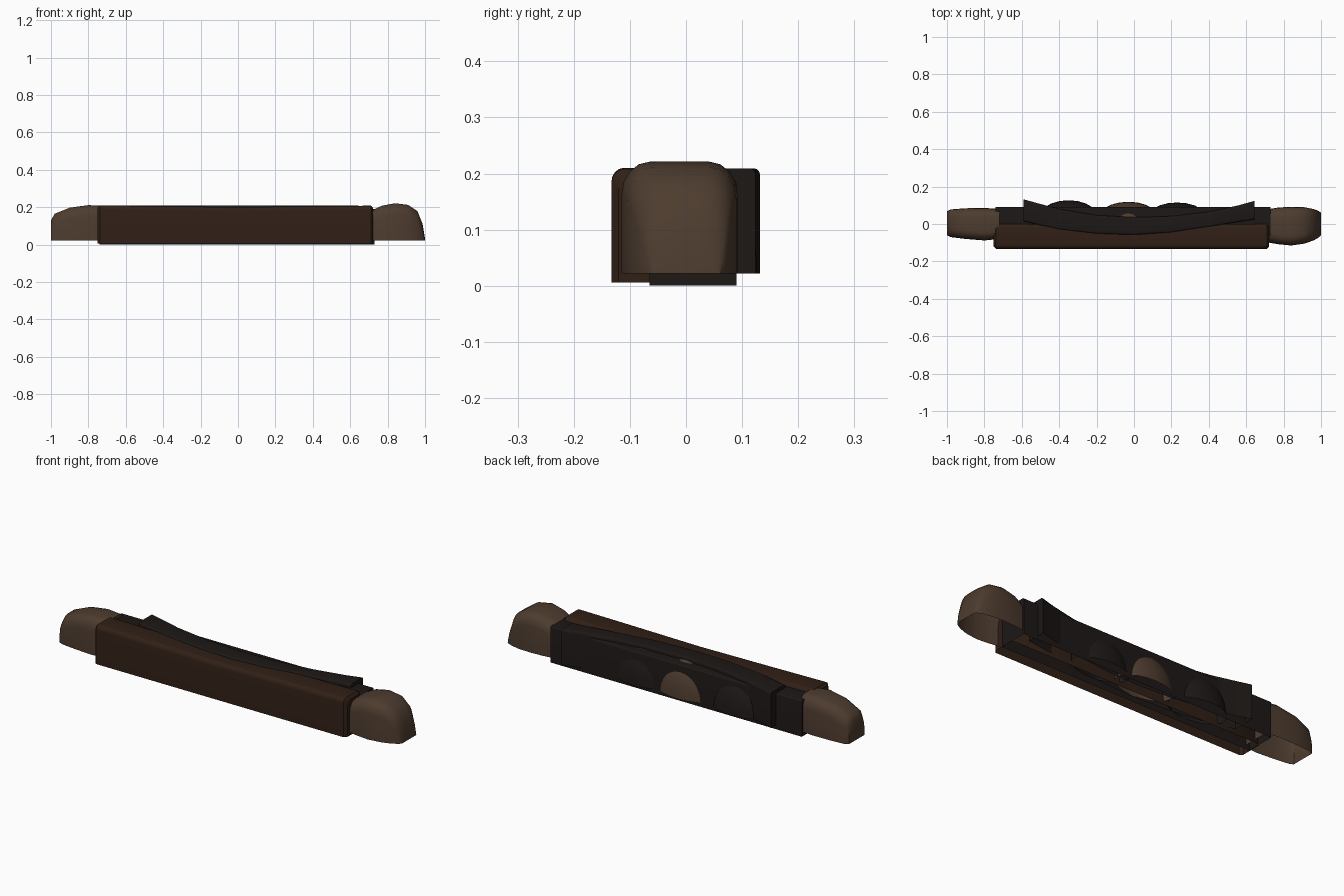
import bpy, bmesh, math

if "Cube" in bpy.data.objects:
    bpy.data.objects.remove(bpy.data.objects["Cube"])


def material(name, rgb):
    m = bpy.data.materials.new(name)
    m.diffuse_color = (*rgb, 1)
    m.use_nodes = True
    m.node_tree.nodes["Principled BSDF"].inputs["Base Color"].default_value = m.diffuse_color
    return m


WOOD = material("dark_wood", (0.03, 0.014, 0.008))
HORN = material("worn_brown", (0.075, 0.045, 0.028))
BLACK = material("blackened", (0.012, 0.009, 0.008))


def finish(name, bm, mat, angle=40):
    bmesh.ops.recalc_face_normals(bm, faces=bm.faces)
    me = bpy.data.meshes.new(name)
    bm.to_mesh(me)
    bm.free()
    ob = bpy.data.objects.new(name, me)
    bpy.context.collection.objects.link(ob)
    me.materials.append(mat)
    bpy.ops.object.select_all(action='DESELECT')
    bpy.context.view_layer.objects.active = ob
    ob.select_set(True)
    bpy.ops.object.shade_smooth_by_angle(angle=math.radians(angle))
    return ob


def arch_shell(name, stations, z0, ry, rz, mat):
    """Loft open-bottomed arches; each station is x, y_min, y_max, z_top."""
    bm = bmesh.new()
    rings = []
    for x, ya, yb, zt in stations:
        r = min(rz, (zt - z0) * 0.8)
        pts = [(ya, z0)]
        arc = [i * math.pi / 8 for i in range(5)]
        pts += [(ya + ry * (1 - math.cos(a)), zt - r * (1 - math.sin(a))) for a in arc]
        pts += [(yb - ry * (1 - math.cos(a)), zt - r * (1 - math.sin(a))) for a in reversed(arc)]
        pts.append((yb, z0))
        rings.append([bm.verts.new((x, y, z)) for y, z in pts])
    for a, b in zip(rings, rings[1:]):
        for i in range(len(a) - 1):
            bm.faces.new((a[i], a[i + 1], b[i + 1], b[i]))
    bm.faces.new(rings[0])
    bm.faces.new(rings[-1])
    return finish(name, bm, mat)


# Long front slab with a slightly sagging top
arch_shell("front_slab", [(-0.75, -0.12, -0.01, 0.198), (-0.737, -0.133, 0.0, 0.21),
                          (-0.4, -0.133, 0.0, 0.205), (0, -0.133, 0.0, 0.2),
                          (0.4, -0.133, 0.0, 0.205), (0.71, -0.133, 0.0, 0.208),
                          (0.723, -0.12, -0.01, 0.196)], 0.006, 0.022, 0.025, WOOD)

# Core block behind the slab
arch_shell("core_block", [(-0.74, -0.065, 0.09, 0.19), (0.73, -0.065, 0.09, 0.19)],
           0.0, 0.008, 0.008, BLACK)

# Rounded end caps
arch_shell("left_cap", [(-1.0, -0.06, 0.068, 0.13), (-0.98, -0.07, 0.078, 0.165),
                        (-0.9, -0.08, 0.084, 0.197), (-0.8, -0.088, 0.086, 0.211),
                        (-0.72, -0.08, 0.08, 0.207)], 0.022, 0.045, 0.06, HORN)
arch_shell("right_cap", [(0.71, -0.098, 0.078, 0.18), (0.77, -0.108, 0.088, 0.208),
                         (0.84, -0.115, 0.092, 0.221), (0.91, -0.105, 0.09, 0.212),
                         (0.96, -0.088, 0.08, 0.178), (0.987, -0.072, 0.07, 0.11),
                         (1.0, -0.06, 0.06, 0.03)], 0.022, 0.05, 0.06, HORN)

# Bowed plate, its ends sweeping out of the back
bow = [(-0.59, 0.015, 0.132), (-0.53, 0.0, 0.115), (-0.4, -0.03, 0.08), (-0.2, -0.052, 0.047),
       (0.0, -0.058, 0.036), (0.2, -0.045, 0.042), (0.4, -0.015, 0.066),
       (0.56, 0.012, 0.1), (0.645, 0.025, 0.124)]
arch_shell("bowed_plate", [(x, a, b, 0.209) for x, a, b in bow], 0.022, 0.01, 0.012, BLACK)

# Three scalloped knuckle bumps along the back
for i, (x, depth) in enumerate([(-0.35, 0.094), (-0.03, 0.086), (0.23, 0.082)]):
    bm = bmesh.new()
    bmesh.ops.create_uvsphere(bm, u_segments=20, v_segments=14, radius=1)
    bmesh.ops.bisect_plane(bm, geom=bm.verts[:] + bm.edges[:] + bm.faces[:],
                           plane_co=(0, 0, 0), plane_no=(0, 0, 1), clear_inner=True)
    for v in bm.verts:
        v.co = (x + v.co.x * 0.16, 0.033 + v.co.y * depth, 0.022 + v.co.z * 0.175)
    finish(f"back_bump_{i + 1}", bm, HORN if i == 1 else BLACK)
